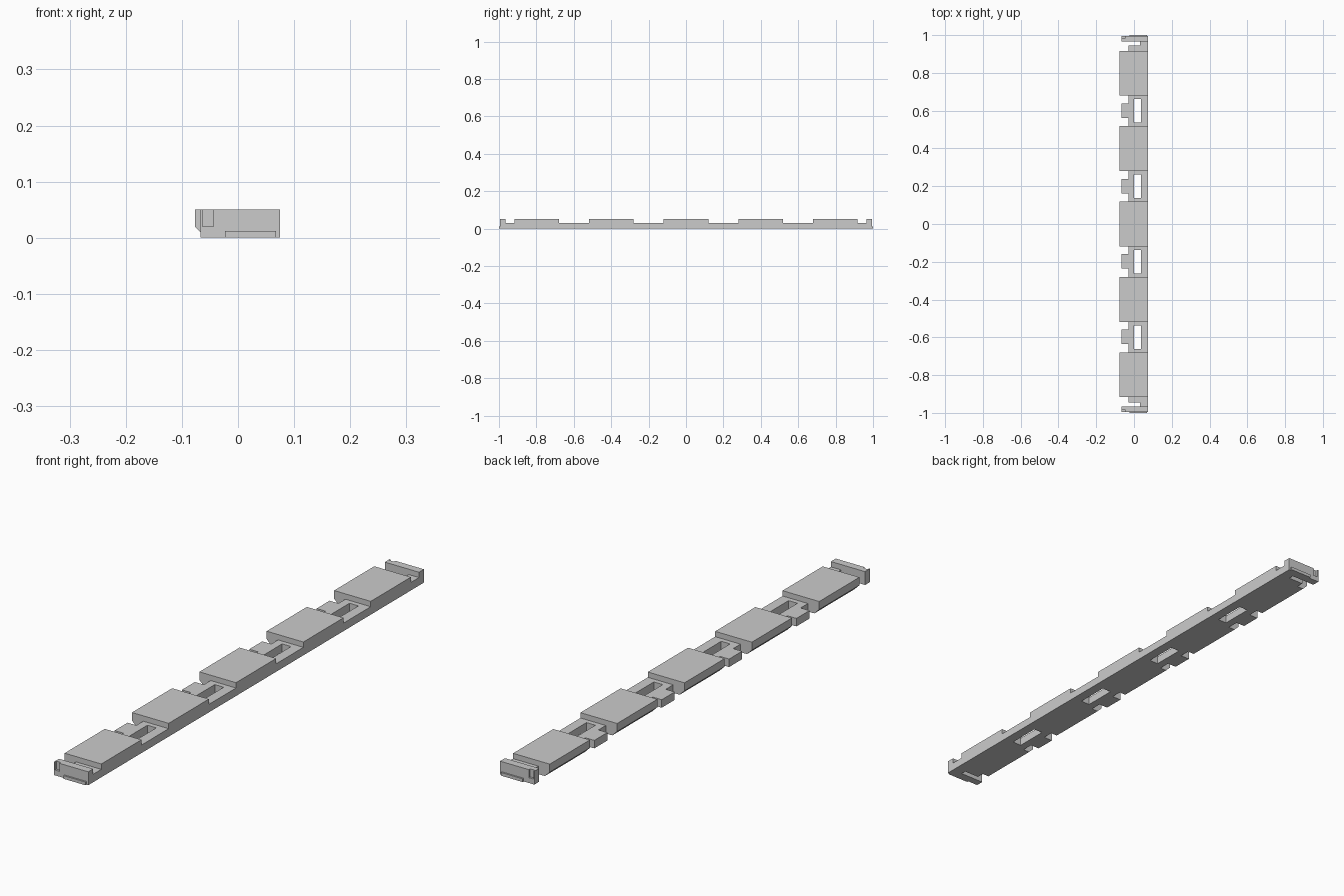
import bpy
import bmesh
from mathutils import Vector

default = bpy.data.objects.get("Cube")
if default:
    bpy.data.objects.remove(default, do_unlink=True)

grey = bpy.data.materials.new("plain grey")
grey.use_nodes = True
grey.diffuse_color = (0.6, 0.6, 0.6, 1)
grey.node_tree.nodes["Principled BSDF"].inputs["Base Color"].default_value = (0.6, 0.6, 0.6, 1)


def prism(name, points, push):
    """Extrude a closed 3D outline along the push vector."""
    bm = bmesh.new()
    face = bm.faces.new([bm.verts.new(p) for p in points])
    new = bmesh.ops.extrude_face_region(bm, geom=[face])["geom"]
    verts = [v for v in new if isinstance(v, bmesh.types.BMVert)]
    bmesh.ops.translate(bm, verts=verts, vec=Vector(push))
    bmesh.ops.recalc_face_normals(bm, faces=bm.faces)
    mesh = bpy.data.meshes.new(name)
    bm.to_mesh(mesh)
    bm.free()
    mesh.materials.append(grey)
    obj = bpy.data.objects.new(name, mesh)
    bpy.context.collection.objects.link(obj)
    return obj


def plan(name, outline, z0, z1):
    return prism(name, [(x, y, z0) for x, y in outline], (0, 0, z1 - z0))


def box(name, x0, x1, y0, y1, z0, z1):
    return plan(name, [(x0, y0), (x1, y0), (x1, y1), (x0, y1)], z0, z1)


def cut(target, cutter):
    mod = target.modifiers.new("cut", "BOOLEAN")
    mod.operation = "DIFFERENCE"
    mod.solver = "EXACT"
    mod.object = cutter
    bpy.context.view_layer.objects.active = target
    bpy.ops.object.modifier_apply(modifier=mod.name)
    bpy.data.objects.remove(cutter, do_unlink=True)


PITCH, HALF = 0.399, 0.119
RIGHT, LEFT, TOP, LOW = 0.075, -0.077, 0.05, 0.03

# Raised blocks, chamfered below the overhanging edge
profile = [(RIGHT, 0), (RIGHT, TOP), (LEFT, TOP), (LEFT, 0.02), (-0.057, 0)]
for i in range(-2, 3):
    y = i * PITCH
    prism(f"raised_block_{i + 3}", [(x, y - HALF, z) for x, z in profile], (0, 2 * HALF, 0))

# Low links between the blocks, each with a side tab and a through slot
gap = PITCH / 2 - HALF
outline = [(RIGHT, -gap), (RIGHT, gap), (-0.03, gap), (-0.03, 0.04),
           (-0.067, 0.04), (-0.067, -0.037), (-0.03, -0.037), (-0.03, -gap)]
for i in range(4):
    yc = (i - 1.5) * PITCH
    link = plan(f"link_{i + 1}", [(x, y + yc) for x, y in outline], 0, LOW)
    cut(link, box("slot_cutter", 0.0, 0.037, yc - 0.062, yc + 0.062, -0.1, 0.1))

# End clips: a neck, an upright bar with a recess, and a low ledge
for name, s in (("front", -1), ("back", 1)):
    edge = 2 * PITCH + HALF
    neck = [(RIGHT, edge), (-0.03, edge), (-0.03, 0.945), (0.033, 0.945),
            (0.033, 0.965), (RIGHT, 0.965)]
    plan(f"{name}_neck", [(x, s * y) for x, y in neck], 0, LOW)
    bar = box(f"{name}_end_bar", -0.067, RIGHT, s * 0.965, s * 0.994, 0, TOP)
    cut(bar, box("recess_cutter", -0.063, -0.044, s * 0.986, s * 1.1, 0.02, 0.1))
    box(f"{name}_ledge", -0.023, 0.068, s * 0.994, s * 1.0, 0, 0.012)
